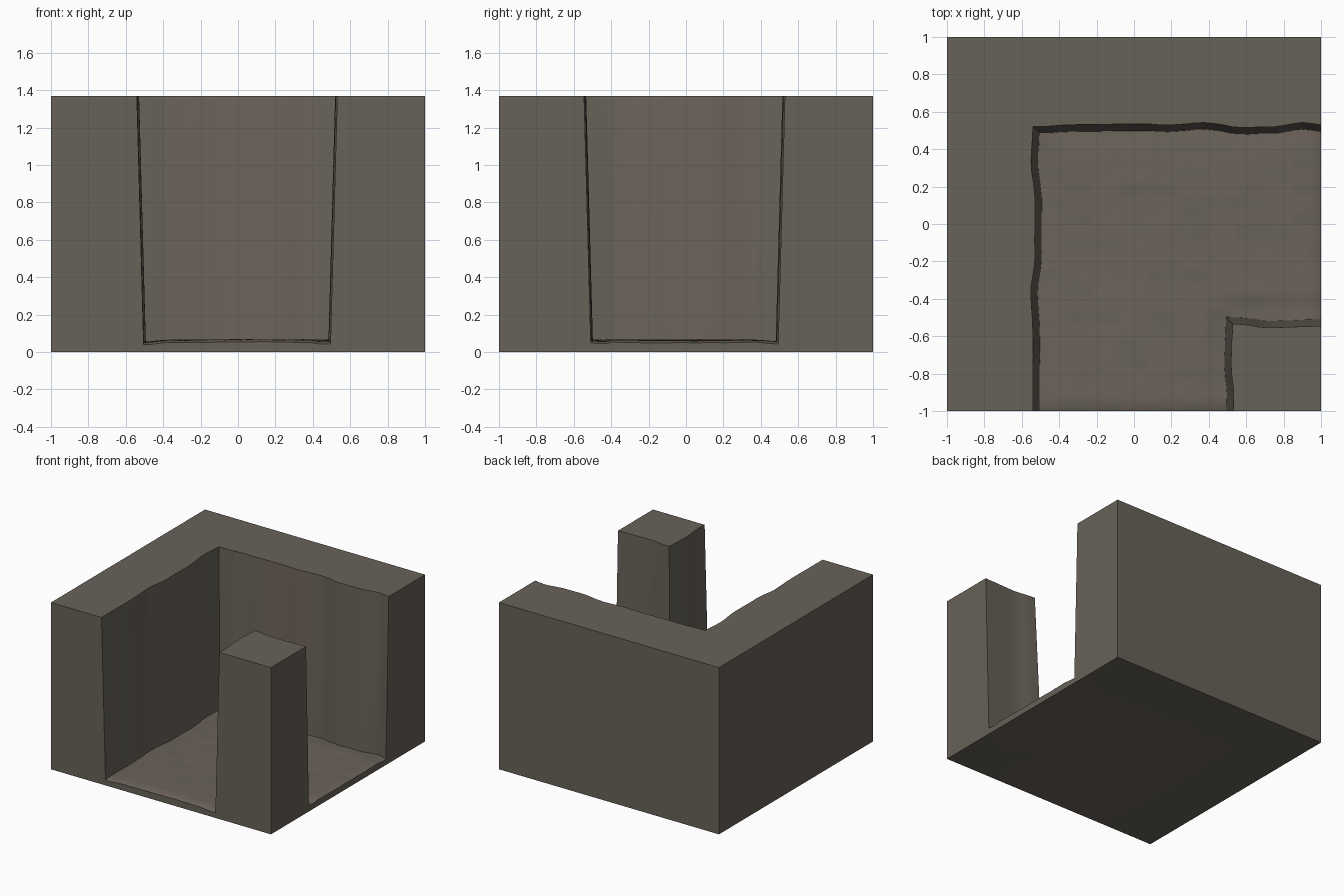
import bpy, bmesh, math, random

if "Cube" in bpy.data.objects:
    bpy.data.objects.remove(bpy.data.objects["Cube"])
random.seed(4)
H = 1.37        # wall height
LEAN = 0.036    # how far the inner faces lean outwards at the top


def material(name, rgb):
    m = bpy.data.materials.new(name)
    m.diffuse_color = (*rgb, 1)
    m.use_nodes = True
    m.node_tree.nodes["Principled BSDF"].inputs["Base Color"].default_value = m.diffuse_color
    return m


STONE = material("grey stone", (0.137, 0.122, 0.098))
BROWN = material("brown stone", (0.153, 0.123, 0.103))
WARM = material("warm grey stone", (0.145, 0.125, 0.102))
MATS = [STONE, WARM, BROWN]


def finish(name, bm):
    bmesh.ops.recalc_face_normals(bm, faces=bm.faces)
    me = bpy.data.meshes.new(name)
    bm.to_mesh(me)
    bm.free()
    for m in MATS:
        me.materials.append(m)
    ob = bpy.data.objects.new(name, me)
    bpy.context.collection.objects.link(ob)
    bpy.context.view_layer.objects.active = ob
    ob.select_set(True)
    bpy.ops.object.shade_smooth_by_angle(angle=math.radians(25))
    ob.select_set(False)


def wavy(keys, n):
    """Sample a hand-read rough edge (t, offset) at n+1 points."""
    out = []
    t0, t1 = keys[0][0], keys[-1][0]
    for i in range(n + 1):
        t = t0 + (t1 - t0) * i / n
        for (a, va), (b, vb) in zip(keys, keys[1:]):
            if t <= b + 1e-6:
                f = (t - a) / (b - a)
                f = f * f * (3 - 2 * f)
                v = va + (vb - va) * f
                break
        out.append((t, v + random.uniform(-.0015, .0015)))
    return out


def wall(name, first, second, outer, dx, dy):
    """Prism with a rough leaning inner face: first run is along y, second along x.
    dx, dy is the direction from the top edge to the foot of each run."""
    a = [(v, t) for t, v in first]
    b = [(t, v) for t, v in second]
    corner = (a[-1][0], b[0][1])
    top = a[:-1] + [corner] + b[1:]
    k = len(a) - 1
    foot = []
    for i, (x, y) in enumerate(top):
        foot.append((x + (dx * LEAN if i <= k else 0), y + (dy * LEAN if i >= k else 0)))
    bm = bmesh.new()
    rings = []
    for pts, z in ((foot, 0), (foot, 0.05), (top, H)):
        rings.append([bm.verts.new((x, y, z)) for x, y in pts + outer])
    n = len(rings[0])
    for lo, hi in zip(rings, rings[1:]):
        for i in range(n):
            j = (i + 1) % n
            f = bm.faces.new((lo[i], lo[j], hi[j], hi[i]))
            if i < len(top) - 1:      # brownish vertical streaks on the inner faces
                t = f.calc_center_median()
                s = t.y if i < k else t.x
                f.material_index = 2 if -0.12 < s < 0.3 else (1 if -0.4 < s < 0.4 else 0)
    bm.faces.new(rings[0])
    bm.faces.new(rings[-1])
    finish(name, bm)


# L-shaped corner wall on the left and back
wall("corner_wall",
     wavy([(-1, -.54), (-.6, -.54), (-.35, -.55), (-.18, -.53), (.15, -.53),
           (.32, -.55), (.52, -.54)], 32),
     wavy([(-.54, .52), (-.3, .53), (0, .535), (.2, .53), (.37, .542), (.58, .516),
           (.75, .52), (.9, .542), (1, .53)], 32),
     [(1, 1), (-1, 1), (-1, -1)], 1, -1)

# Corner pillar at the front right
wall("corner_pillar",
     wavy([(-1, .532), (-.92, .532), (-.75, .52), (-.535, .526)], 10),
     wavy([(.526, -.535), (.75, -.555), (.87, -.55), (1, -.546)], 10),
     [(1, -1)], -1, 1)

# Uneven floor slab running from the front opening to the right opening
N = 40
X0, X1, Y0, Y1 = -.53, 1, -1, .53
bm = bmesh.new()


def floor_z(x, y):
    z = .064 + .003 * math.sin(5 * x + 2 * y) * math.cos(4 * y) + random.uniform(-.002, .002)
    if y < -.97 or x > .98:                 # worn lip at the openings
        z -= .012
    side = min(abs(x + .51), abs(y - .51))  # dip along the foot of the walls
    if abs(x - .5) < .1 and y < -.5 or abs(y + .5) < .1 and x > .5:
        side = min(side, .05)
    return z - .012 * max(0, 1 - side / .12)


grid = {}
for i in range(N + 1):
    for j in range(N + 1):
        x = X0 + (X1 - X0) * i / N
        y = Y0 + (Y1 - Y0) * j / N
        if not (x > .57 and y < -.58):
            grid[i, j] = bm.verts.new((x, y, floor_z(x, y)))
tone = {}
for i in range(N):
    for j in range(N):
        c = [(i, j), (i + 1, j), (i + 1, j + 1), (i, j + 1)]
        if all(k in grid for k in c):
            f = bm.faces.new([grid[k] for k in c])
            # patches of slightly different stone
            patch = (i // 4, j // 2)
            if patch not in tone:
                tone[patch] = random.choice((0, 1, 1, 2))
            f.material_index = tone[patch]
top_edges = [e for e in bm.edges if e.is_boundary]
skirt = bmesh.ops.extrude_edge_only(bm, edges=top_edges)["geom"]
for v in skirt:
    if isinstance(v, bmesh.types.BMVert):
        v.co.z = 0
rim = [e for e in skirt if isinstance(e, bmesh.types.BMEdge) and e.is_boundary]
bmesh.ops.contextual_create(bm, geom=rim)
for f in bm.faces:
    f.normal_update()
    if abs(f.normal.z) < .5:
        f.material_index = 0
finish("floor", bm)
